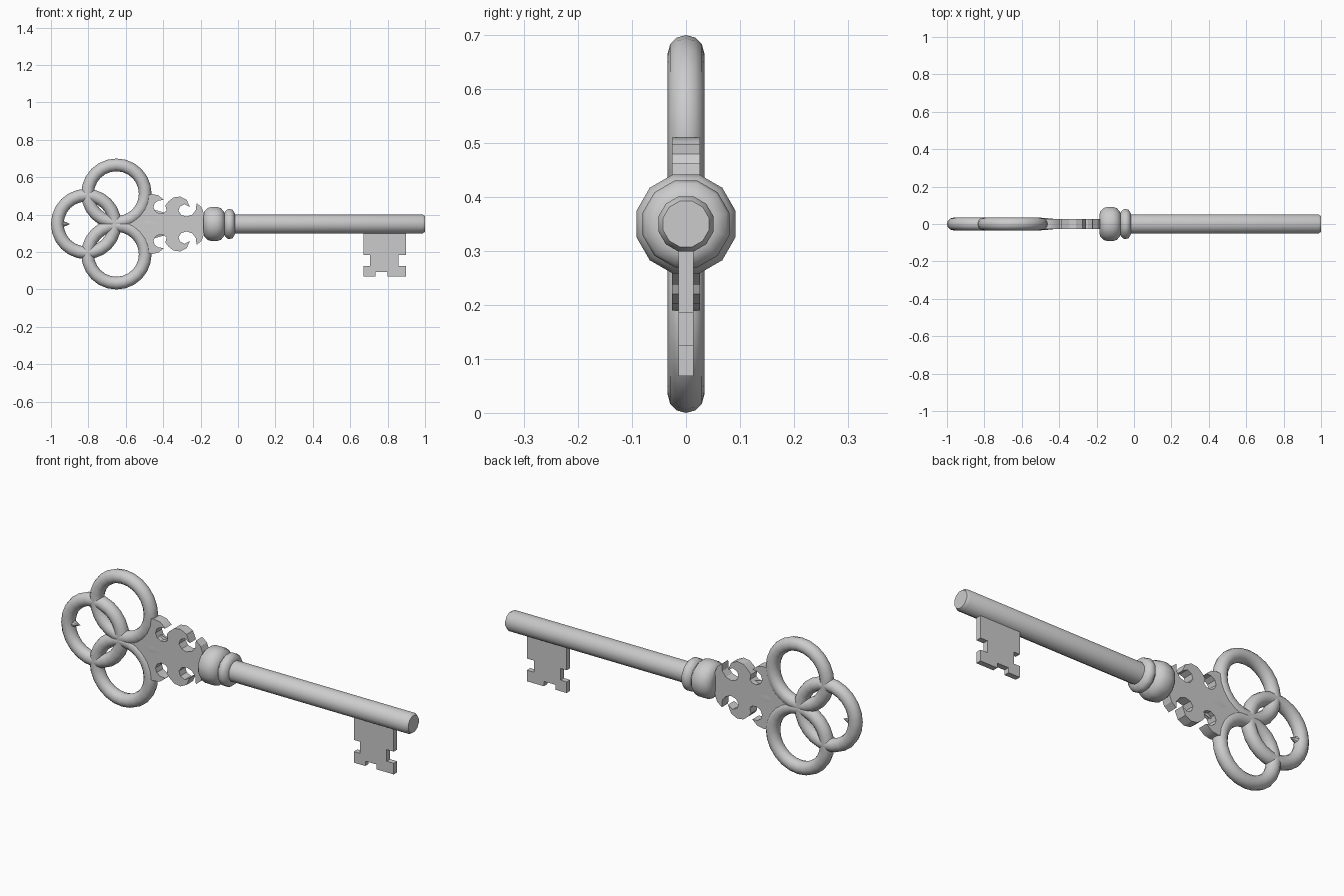
import bpy, bmesh, math

if "Cube" in bpy.data.objects:
    bpy.data.objects.remove(bpy.data.objects["Cube"])

ZC = 0.35  # height of the key's axis


def make_object(name, bm, smooth=None):
    bmesh.ops.recalc_face_normals(bm, faces=bm.faces)
    mesh = bpy.data.meshes.new(name)
    bm.to_mesh(mesh)
    bm.free()
    ob = bpy.data.objects.new(name, mesh)
    bpy.context.collection.objects.link(ob)
    if smooth:
        bpy.ops.object.select_all(action='DESELECT')
        ob.select_set(True)
        bpy.context.view_layer.objects.active = ob
        bpy.ops.object.shade_smooth_by_angle(angle=math.radians(smooth))
    return ob


def plate(name, outline, half):
    """Flat outline in x and z, extruded through y."""
    bm = bmesh.new()
    face = bm.faces.new([bm.verts.new((x, -half, z)) for x, z in outline])
    res = bmesh.ops.extrude_face_region(bm, geom=[face], use_keep_orig=True)
    for v in res['geom']:
        if isinstance(v, bmesh.types.BMVert):
            v.co.y = half
    bmesh.ops.triangulate(bm, faces=[f for f in bm.faces if len(f.verts) > 4])
    return make_object(name, bm, 30)


def lathe(name, profile, sides=12):
    """Profile of (x, radius) turned around the key's axis."""
    bm = bmesh.new()
    rings = []
    for x, r in profile:
        ring = []
        for i in range(sides):
            a = 2 * math.pi * (i + 0.5) / sides
            ring.append(bm.verts.new((x, r * math.cos(a), ZC + r * math.sin(a))))
        rings.append(ring)
    for a, b in zip(rings, rings[1:]):
        for i in range(sides):
            j = (i + 1) % sides
            bm.faces.new((a[i], a[j], b[j], b[i]))
    bm.faces.new(rings[0])
    bm.faces.new(rings[-1])
    return make_object(name, bm, 50)


# Bow: three interlocking rings
for name, x, z in (("bow_ring_top", -0.65, ZC + 0.162),
                   ("bow_ring_bottom", -0.65, ZC - 0.162),
                   ("bow_ring_end", -0.812, ZC)):
    bpy.ops.mesh.primitive_torus_add(major_radius=0.154, minor_radius=0.034,
                                     major_segments=24, minor_segments=12,
                                     location=(x, 0, z), rotation=(math.pi / 2, 0, 0))
    bpy.context.object.name = name
    bpy.ops.object.shade_smooth_by_angle(angle=math.radians(60))

# Small spur inside the end ring
bpy.ops.mesh.primitive_cone_add(vertices=8, radius1=0.028, radius2=0, depth=0.06,
                                location=(-0.928, 0, ZC), rotation=(0, math.pi / 2, 0))
bpy.context.object.name = "bow_spur"

# Scrolled plate between bow and collar: upper half outline, mirrored below
half = [(-0.65, 0.008), (-0.59, 0.02), (-0.541, 0.053), (-0.507, 0.10), (-0.495, 0.155),
        (-0.46, 0.16), (-0.425, 0.153), (-0.396, 0.128), (-0.425, 0.126), (-0.445, 0.112),
        (-0.452, 0.09), (-0.442, 0.068), (-0.42, 0.056), (-0.395, 0.06), (-0.382, 0.072),
        (-0.388, 0.10), (-0.37, 0.122), (-0.345, 0.142), (-0.31, 0.147), (-0.275, 0.13),
        (-0.257, 0.09), (-0.285, 0.106), (-0.31, 0.094), (-0.318, 0.07), (-0.303, 0.048),
        (-0.275, 0.04), (-0.245, 0.05), (-0.225, 0.075), (-0.222, 0.112),
        (-0.195, 0.09), (-0.182, 0.055), (-0.165, 0.03)]
plate("scroll_plate", [(x, ZC + z) for x, z in half]
      + [(x, ZC - z) for x, z in reversed(half)], 0.026)

# Low ridge running along the plate
bm = bmesh.new()
tip = bm.verts.new((-0.65, 0, ZC))
end = bm.verts.new((-0.17, 0, ZC))
mid = [bm.verts.new((-0.48, y, ZC + z)) for y, z in
       ((-0.033, 0), (0, 0.085), (0.033, 0), (0, -0.085))]
for i in range(4):
    for p in (tip, end):
        bm.faces.new((p, mid[i], mid[(i + 1) % 4]))
make_object("plate_ridge", bm, 60)

# Turned collar beads
lathe("collar_large", [(-0.185, 0.05), (-0.18, 0.07), (-0.163, 0.088), (-0.14, 0.095),
                       (-0.115, 0.095), (-0.092, 0.088), (-0.075, 0.068), (-0.07, 0.05)])
lathe("collar_small", [(-0.08, 0.05), (-0.07, 0.066), (-0.058, 0.081), (-0.043, 0.083),
                       (-0.028, 0.078), (-0.018, 0.06), (-0.016, 0.05)])

# Shaft with a slightly eased end
lathe("shaft", [(-0.15, 0.053), (0.985, 0.053), (1.0, 0.044)])

# Bit with side and bottom notches
plate("bit", [(0.67, 0.33), (0.67, 0.185), (0.705, 0.185), (0.705, 0.125), (0.67, 0.125),
              (0.67, 0.068), (0.735, 0.068), (0.735, 0.093), (0.80, 0.093), (0.80, 0.068),
              (0.897, 0.068), (0.897, 0.125), (0.857, 0.125), (0.857, 0.185),
              (0.897, 0.185), (0.897, 0.33)], 0.014)
